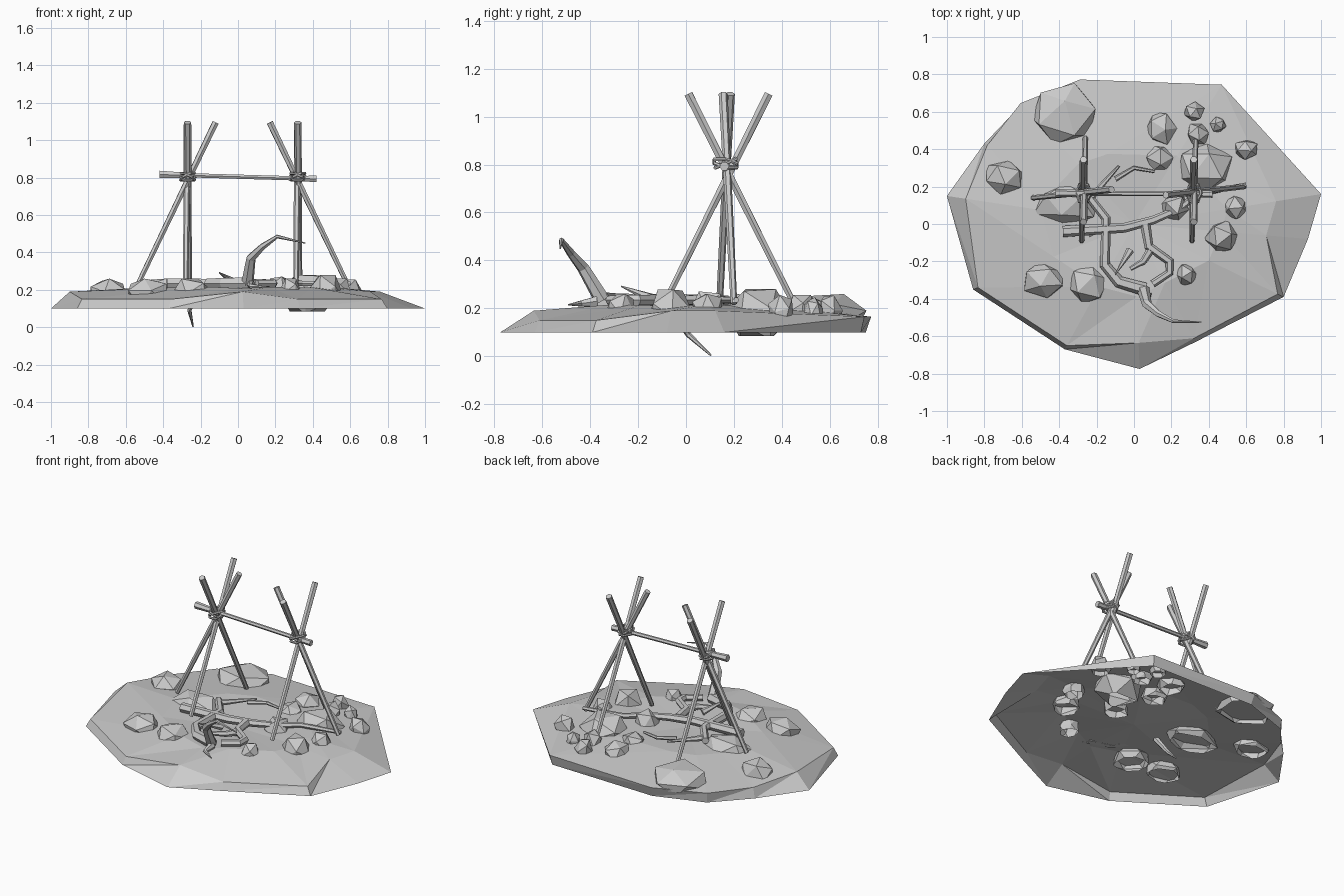
import bpy, bmesh, math, random
from mathutils import Vector, Euler

if "Cube" in bpy.data.objects:
    bpy.data.objects.remove(bpy.data.objects["Cube"])

random.seed(7)


def mesh_object(name, bm):
    me = bpy.data.meshes.new(name)
    bmesh.ops.recalc_face_normals(bm, faces=bm.faces)
    bm.to_mesh(me)
    bm.free()
    ob = bpy.data.objects.new(name, me)
    bpy.context.collection.objects.link(ob)


def tube(name, pts, r0, r1, closed=False):
    """Six-sided flat-shaded rod tapering from r0 to r1; flat points lie on the pit floor."""
    cu = bpy.data.curves.new(name, 'CURVE')
    cu.dimensions = '3D'
    cu.bevel_depth = 1
    cu.bevel_resolution = 1
    cu.use_fill_caps = True
    sp = cu.splines.new('POLY')
    sp.points.add(len(pts) - 1)
    for i, (p, co) in enumerate(zip(sp.points, pts)):
        z = co[2] if len(co) > 2 else .235
        p.co = (co[0], co[1], z, 1)
        p.radius = r0 + (r1 - r0) * i / (len(pts) - 1)
    sp.use_cyclic_u = closed
    sp.use_smooth = False
    ob = bpy.data.objects.new(name, cu)
    bpy.context.collection.objects.link(ob)
    bpy.ops.object.select_all(action='DESELECT')
    bpy.context.view_layer.objects.active = ob
    ob.select_set(True)
    bpy.ops.object.convert(target='MESH')


# Ground: open-bottomed mound; x, y of the rim and inset of its shoulder
rim = [(-1, .15, .9), (-.86, -.35, .97), (-.37, -.67, .97), (.03, -.775, .82),
       (.33, -.63, .97), (.8, -.39, .96), (.93, -.08, .76), (1, .16, .76),
       (.46, .73, 1.02), (-.28, .75, 1.03), (-.6, .64, 1.01), (-.8, .43, .98)]
bm = bmesh.new()
rings = [[], [], []]
for x, y, s in rim:
    shoulder = .19 if s < .93 else .15 if s < .975 else .165
    inner = .215 + random.uniform(-.008, .008)
    for ring, k, z in zip(rings, (1, s, .5), (.1, shoulder, inner)):
        ring.append(bm.verts.new((x * k, y * k, z)))
center = bm.verts.new((0, 0, .19))
for i in range(len(rim)):
    j = (i + 1) % len(rim)
    for a, b in zip(rings, rings[1:]):
        bm.faces.new((a[i], a[j], b[j]))
        bm.faces.new((a[i], b[j], b[i]))
    bm.faces.new((rings[2][i], rings[2][j], center))
mesh_object("ground", bm)

# Rocks: x, y, half width; the height follows from the width
rocks = [(-.69, .25, .1), (-.48, -.3, .107), (-.25, -.32, .117), (-.37, .1, .17),
         (-.37, .59, .175), (.14, .51, .09), (.14, .35, .078), (.38, .3, .15),
         (.32, .6, .057), (.45, .53, .045), (.6, .4, .06), (.34, .48, .06),
         (.54, .09, .067), (.47, -.07, .097), (.28, -.27, .067), (.22, .09, .085)]
for k, (x, y, r) in enumerate(rocks):
    bm = bmesh.new()
    bmesh.ops.create_icosphere(bm, subdivisions=1, radius=1)
    rot = Euler([random.uniform(0, 6.28) for _ in range(3)]).to_matrix()
    for v in bm.verts:
        v.co = rot @ v.co * random.uniform(.92, 1.1)
    # Fit to size: chipped flat top, the big stone is sunk deepest
    reach = [max(abs(v.co[a]) for v in bm.verts) for a in range(3)]
    height = min(.26, .2 + .6 * r) + (.02 if x > .2 else 0) - .18
    depth = .11 if x > 0 and r > .14 else height
    depth_y = .72 if y == .1 else .95
    for v in bm.verts:
        q = Vector([c / m for c, m in zip(v.co, reach)])
        up = min(q.z, .85) / .85 * height if q.z > 0 else q.z * depth
        v.co = (x + q.x * r, y + q.y * r * depth_y, .18 + up)
    # Hollow underside below the soil
    bmesh.ops.bisect_plane(bm, geom=bm.verts[:] + bm.edges[:] + bm.faces[:], clear_inner=True,
                           plane_co=(0, 0, .085 if depth > .1 else .15), plane_no=(0, 0, 1))
    mesh_object(f"rock_{k}", bm)

# Two mirrored tripods, each a crossed pair plus an outward brace
for side, out, cx in (("left", -1, -.27), ("right", 1, .32)):
    tube(f"{side}_pole_front", [(cx - .01, -.09, .22), (cx, .345, 1.095)], .014, .02)
    tube(f"{side}_pole_back", [(cx + .01, .46, .2), (cx, .01, 1.095)], .014, .02)
    tube(f"{side}_pole_brace", [(cx + out * .27, .17 + out * .03, .22),
                                (cx - out * .15, .17 - out * .015, 1.095)], .014, .019)
    # Rope lashing: three tilted loops around the crossing
    for i in range(3):
        rot = Euler((.4 * math.cos(2.1 * i), .5 * math.sin(2.1 * i), 0)).to_matrix()
        loop = [Vector((cx, .165, .805)) + rot @ Vector((.042 * math.cos(t * math.pi / 3),
                .055 * math.sin(t * math.pi / 3), 0)) for t in range(6)]
        tube(f"{side}_rope_{i}", loop, .008, .008, closed=True)

# Cross bar with stout ends
tube("cross_bar", [(-.42, .165, .817), (.42, .16, .793)], .013, .013)
tube("bar_end_left", [(-.42, .165, .817), (-.22, .165, .81)], .023, .014)
tube("bar_end_right", [(.27, .16, .797), (.42, .16, .793)], .014, .02)

# Driftwood lying in the pit
tube("main_branch", [(-.26, .17), (-.15, .03), (-.155, -.22), (-.08, -.31), (.06, -.35)], .022, .036)
tube("cross_branch", [(-.38, -.04), (-.05, -.02), (.1, .02), (.24, .08), (.34, .16), (.6, .21)], .03, .012)
tube("inner_branch", [(.06, 0), (.08, -.12), (.19, -.2), (.19, -.26), (.1, -.32)], .028, .02)
tube("inner_fork", [(.1, -.12), (.05, -.2), (-.02, -.24)], .024, .012)
tube("back_twig", [(-.24, .13), (-.08, .31)], .02, .006)
tube("far_twig", [(-.1, .24), (.0, .3), (.11, .28)], .014, .008)
# Raised tip, broken spike and buried root
tube("raised_tip", [(.05, -.35, .235), (.07, -.43, .37), (.13, -.48, .43), (.21, -.52, .485),
                    (.36, -.525, .45)], .034, .003)
tube("low_spur", [(.07, -.37, .23), (.07, -.44, .22), (.15, -.49, .215)], .024, .003)
tube("spike", [(-.02, -.14, .24), (-.1, -.27, .292)], .022, .003)
tube("root", [(-.22, -.06, .2), (-.26, .01, .09), (-.24, .105, .003)], .02, .004)
